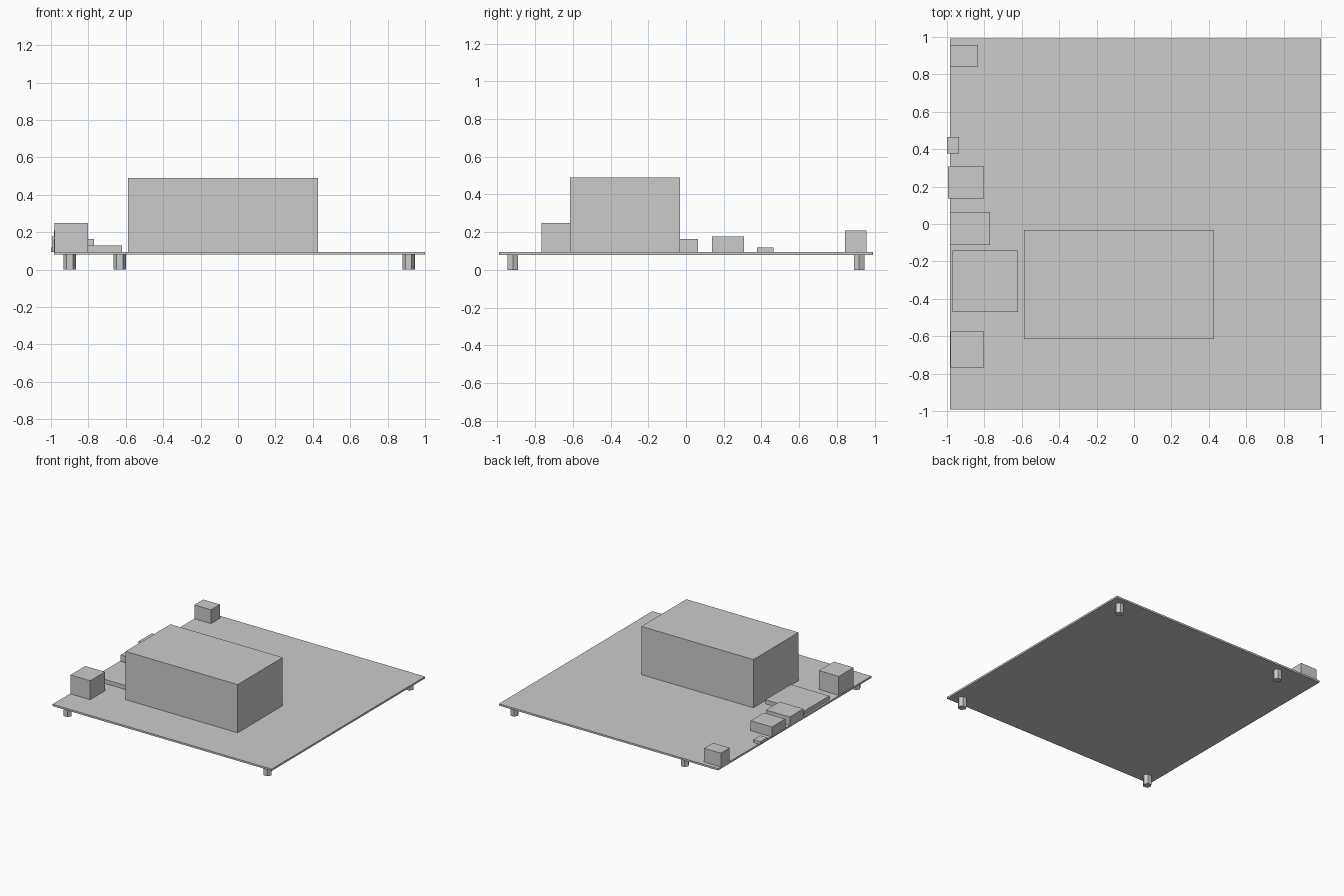
import bpy
import math

cube = bpy.data.objects.get("Cube")
if cube:
    bpy.data.objects.remove(cube, do_unlink=True)

# Single plain grey
grey = bpy.data.materials.new("light_grey")
grey.use_nodes = True
colour = (0.6, 0.6, 0.6, 1)
grey.diffuse_color = colour
grey.node_tree.nodes["Principled BSDF"].inputs["Base Color"].default_value = colour

BOARD_BOTTOM, BOARD_TOP = 0.08, 0.095


def finish(name):
    obj = bpy.context.object
    obj.name = obj.data.name = name
    obj.data.materials.append(grey)
    return obj


def box(name, x, y, top, bottom=BOARD_TOP):
    """Block spanning the given x and y ranges, standing on the board."""
    centre = [(lo + hi) / 2 for lo, hi in (x, y, (bottom, top))]
    bpy.ops.mesh.primitive_cube_add(size=1, location=centre)
    obj = finish(name)
    size = (x[1] - x[0], y[1] - y[0], top - bottom)
    for v in obj.data.vertices:
        v.co = [c * s for c, s in zip(v.co, size)]


def standoff(name, x, y):
    """Hexagonal foot under the board, corners pointing along x."""
    bpy.ops.mesh.primitive_cylinder_add(
        vertices=6, radius=0.033, depth=BOARD_BOTTOM,
        location=(x, y, BOARD_BOTTOM / 2), rotation=(0, 0, math.pi / 2))
    finish(name)


# Board
box("board", (-0.985, 1.0), (-0.992, 0.992), BOARD_TOP, BOARD_BOTTOM)

# Large central block
box("main_block", (-0.588, 0.428), (-0.615, -0.033), 0.49)

# Connectors along the -x edge, front to back
box("front_connector", (-0.981, -0.802), (-0.767, -0.575), 0.25)
box("card_slot", (-0.97, -0.62), (-0.47, -0.142), 0.128)
box("low_connector", (-0.985, -0.77), (-0.112, 0.064), 0.163)
box("middle_connector", (-0.995, -0.802), (0.137, 0.308), 0.177)
box("small_connector", (-1.0, -0.935), (0.377, 0.465), 0.118)
box("back_connector", (-0.985, -0.834), (0.842, 0.957), 0.208)

# Feet
for name, x, y in (("front_right_foot", -0.9, -0.918),
                   ("front_left_foot", 0.912, -0.918),
                   ("back_right_foot", -0.632, 0.918),
                   ("back_left_foot", 0.912, 0.918)):
    standoff(name, x, y)
